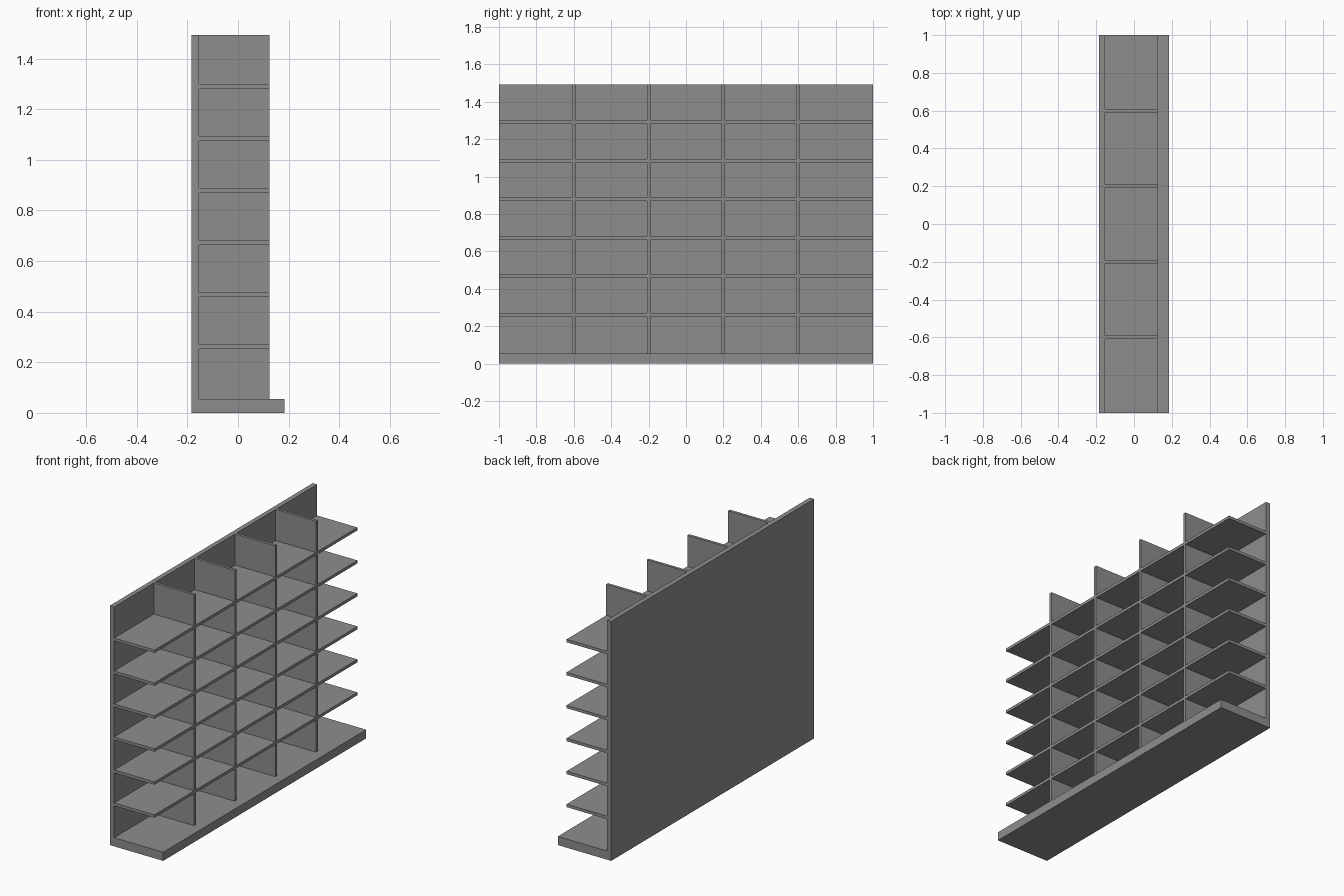
import bpy, bmesh

if "Cube" in bpy.data.objects:
    bpy.data.objects.remove(bpy.data.objects["Cube"])

grey = bpy.data.materials.new("mid_grey")
grey.diffuse_color = (0.27, 0.27, 0.27, 1)
grey.use_nodes = True
grey.node_tree.nodes["Principled BSDF"].inputs["Base Color"].default_value = grey.diffuse_color


def prism(name, profile, y0, y1):
    """Extrude an x-z outline along y."""
    bm = bmesh.new()
    face = bm.faces.new([bm.verts.new((x, y0, z)) for x, z in profile])
    ext = bmesh.ops.extrude_face_region(bm, geom=[face])
    moved = [v for v in ext["geom"] if isinstance(v, bmesh.types.BMVert)]
    bmesh.ops.translate(bm, verts=moved, vec=(0, y1 - y0, 0))
    bmesh.ops.recalc_face_normals(bm, faces=bm.faces)
    mesh = bpy.data.meshes.new(name)
    bm.to_mesh(mesh)
    bm.free()
    mesh.materials.append(grey)
    obj = bpy.data.objects.new(name, mesh)
    bpy.context.collection.objects.link(obj)
    return obj


def box(name, x0, x1, y0, y1, z0, z1):
    return prism(name, [(x0, z0), (x1, z0), (x1, z1), (x0, z1)], y0, y1)


TOP, BASE = 1.493, 0.054
BACK, INNER, LIP, FOOT = -0.184, -0.154, 0.124, 0.184
T = 0.018  # board thickness

# Back panel and base as one L-shaped piece
prism("back_and_base", [(BACK, 0), (FOOT, 0), (FOOT, BASE), (INNER, BASE),
                        (INNER, TOP), (BACK, TOP)], -1, 1)

# Six full-length shelves
for i in range(6):
    z = 0.262 + 0.2056 * i
    box(f"shelf_{i + 1}", INNER, LIP, -1, 1, z - T / 2, z + T / 2)

# Four upright dividers
for i in range(4):
    y = -0.6 + 0.4 * i
    box(f"divider_{i + 1}", INNER, LIP, y - T / 2, y + T / 2, BASE, TOP)
